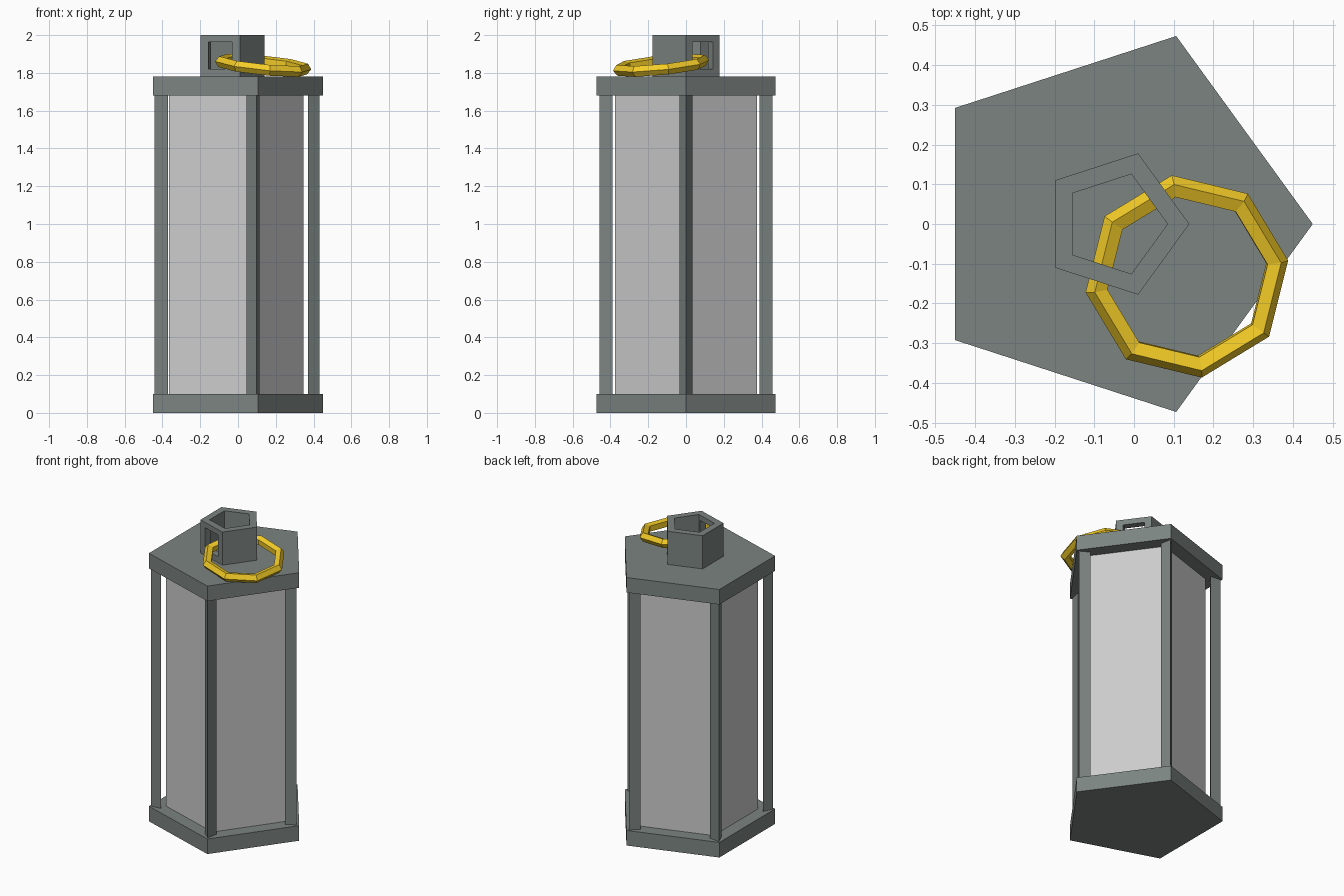
import bpy
import bmesh
from math import radians, cos, sin, pi
from mathutils import Matrix, Vector

if "Cube" in bpy.data.objects:
    bpy.data.objects.remove(bpy.data.objects["Cube"])

CX = -0.0475  # pentagon centre, so the bounding box is centred on x = 0


def material(name, rgb):
    m = bpy.data.materials.new(name)
    m.diffuse_color = (*rgb, 1)
    m.use_nodes = True
    m.node_tree.nodes["Principled BSDF"].inputs["Base Color"].default_value = m.diffuse_color
    return m


METAL = material("dark_metal", (0.2, 0.23, 0.22))
GOLD = material("gold", (0.9, 0.6, 0.02))


def finish(bm, name, mat=None):
    bmesh.ops.recalc_face_normals(bm, faces=bm.faces)
    mesh = bpy.data.meshes.new(name)
    bm.to_mesh(mesh)
    bm.free()
    ob = bpy.data.objects.new(name, mesh)
    bpy.context.collection.objects.link(ob)
    if mat:
        mesh.materials.append(mat)
    return ob


def circle(bm, n, r, x, y, z, turn=0):
    return [bm.verts.new((x + r * cos(turn + 2 * pi * i / n),
                          y + r * sin(turn + 2 * pi * i / n), z)) for i in range(n)]


def bridge(bm, a, b):
    n = len(a)
    for i in range(n):
        j = (i + 1) % n
        bm.faces.new((a[i], a[j], b[j], b[i]))


def prism(name, n, r, z0, z1, x=CX, y=0, turn=0, mat=None):
    bm = bmesh.new()
    lo, hi = (circle(bm, n, r, x, y, z, turn) for z in (z0, z1))
    bridge(bm, lo, hi)
    bm.faces.new(lo)
    bm.faces.new(hi)
    return finish(bm, name, mat)


# Base, roof plate and glass body
prism("base_plate", 5, 0.4975, 0, 0.10, mat=METAL)
prism("roof_plate", 5, 0.4975, 1.68, 1.78, mat=METAL)
prism("glass_body", 5, 0.394, 0.10, 1.68)

# Triangular corner posts
for i in range(5):
    a = radians(72 * i)
    prism(f"corner_post_{i + 1}", 3, 0.041, 0.10, 1.68,
          -0.051 + 0.4414 * cos(a), 0.4414 * sin(a), a, METAL)

# Open five-sided collar on the roof
bm = bmesh.new()
loops = [circle(bm, 5, r, CX, 0, z) for r, z in
         ((0.187, 1.78), (0.187, 2.0), (0.132, 2.0), (0.132, 1.78))]
for k in range(4):
    bridge(bm, loops[k], loops[(k + 1) % 4])
collar = finish(bm, "top_collar", METAL)

# Two windows in the collar for the ring to pass through
for deg in (-108, 36):
    a = radians(deg)
    bm = bmesh.new()
    bmesh.ops.create_cube(bm, size=1, matrix=(
        Matrix.Translation((CX + 0.129 * cos(a), 0.129 * sin(a), 1.892))
        @ Matrix.Rotation(a, 4, 'Z') @ Matrix.Diagonal((0.1, 0.133, 0.145, 1))))
    cutter = finish(bm, "window_cutter")
    cutter.hide_render = True
    mod = collar.modifiers.new("window", 'BOOLEAN')
    mod.operation = 'DIFFERENCE'
    mod.solver = 'EXACT'
    mod.object = cutter
    bpy.context.view_layer.objects.active = collar
    bpy.ops.object.modifier_apply(modifier=mod.name)
    bpy.data.objects.remove(cutter)

# Tilted carrying ring: eight segments, five-sided section
bm = bmesh.new()
tilt = (Matrix.Translation((0.133, -0.132, 1.84))
        @ Matrix.Rotation(radians(8), 4, Vector((1, 1, 0)).normalized()))
rings = []
for i in range(8):
    a = radians(8.7 + 45 * i)
    section = []
    for k in range(5):
        b = 2 * pi * k / 5
        d = 0.229 + 0.03 * cos(b)
        section.append(bm.verts.new(tilt @ Vector((d * cos(a), d * sin(a), 0.03 * sin(b)))))
    rings.append(section)
for i in range(8):
    bridge(bm, rings[i], rings[(i + 1) % 8])
finish(bm, "carrying_ring", GOLD)
